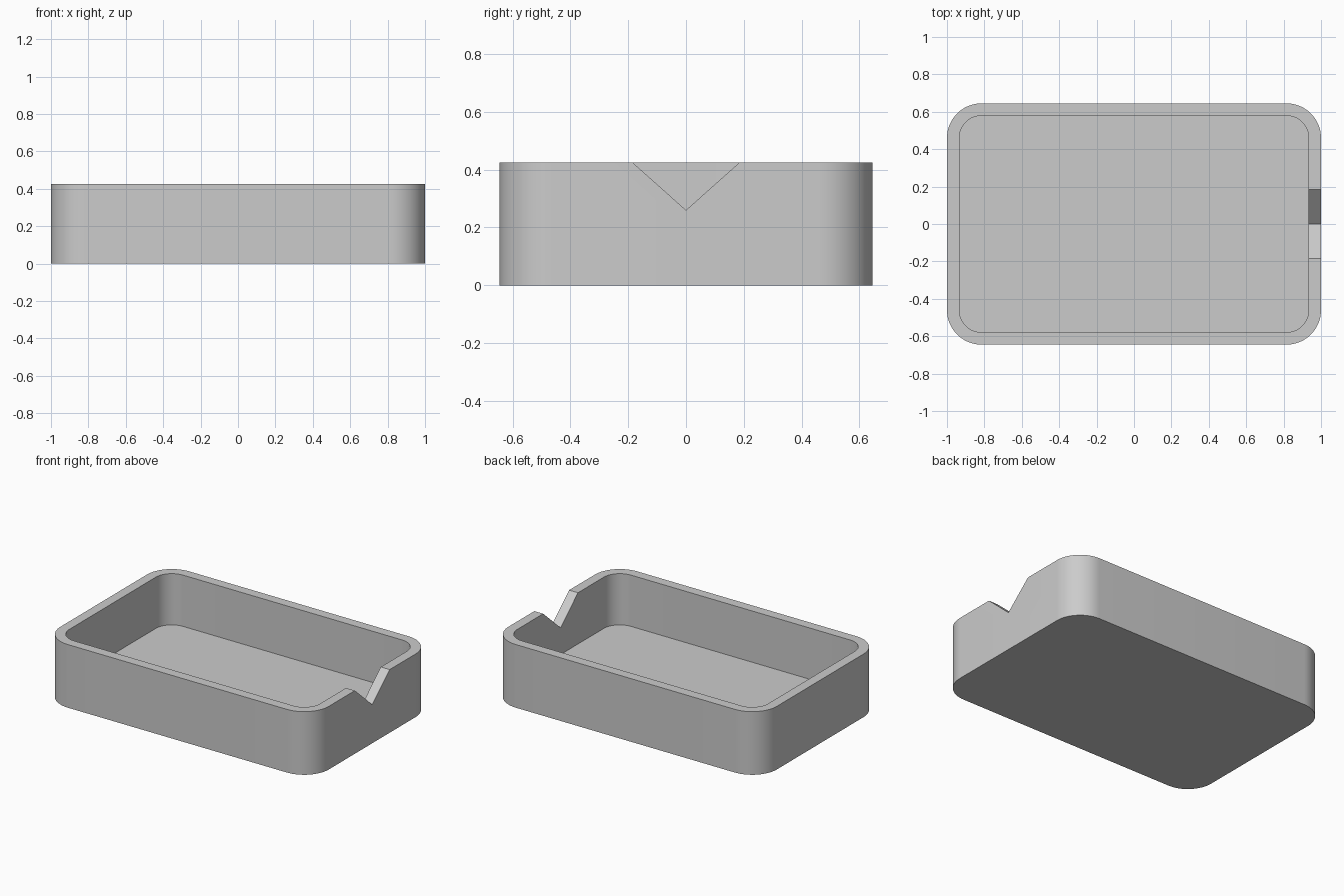
import bpy, bmesh, math

HALF_X, HALF_Y, HEIGHT = 1.0, 0.645, 0.425
WALL, FLOOR, RADIUS = 0.066, 0.08, 0.185
STEPS = 16

cube = bpy.data.objects.get("Cube")
if cube:
    bpy.data.objects.remove(cube, do_unlink=True)

grey = bpy.data.materials.new("plain grey")
grey.use_nodes = True
colour = (0.6, 0.6, 0.6, 1)
grey.diffuse_color = colour
grey.node_tree.nodes["Principled BSDF"].inputs["Base Color"].default_value = colour


def ring(bm, inset, z):
    """Rounded rectangle of vertices, counter-clockwise from above."""
    r = RADIUS - inset
    verts = []
    for i, (sx, sy) in enumerate([(1, 1), (-1, 1), (-1, -1), (1, -1)]):
        for k in range(STEPS + 1):
            a = (i + k / STEPS) * math.pi / 2
            verts.append(bm.verts.new((sx * (HALF_X - RADIUS) + r * math.cos(a),
                                       sy * (HALF_Y - RADIUS) + r * math.sin(a), z)))
    return verts


def make_object(name, bm):
    bmesh.ops.recalc_face_normals(bm, faces=bm.faces)
    mesh = bpy.data.meshes.new(name)
    bm.to_mesh(mesh)
    bm.free()
    mesh.materials.append(grey)
    obj = bpy.data.objects.new(name, mesh)
    bpy.context.collection.objects.link(obj)
    return obj


# Open tray: outer wall, rim, inner wall, floor
bm = bmesh.new()
rings = [ring(bm, 0, 0), ring(bm, 0, HEIGHT), ring(bm, WALL, HEIGHT), ring(bm, WALL, FLOOR)]
for low, high in zip(rings, rings[1:]):
    for i in range(len(low)):
        j = (i + 1) % len(low)
        bm.faces.new((low[i], low[j], high[j], high[i]))
bm.faces.new(rings[0][::-1])
bm.faces.new(rings[-1])
tray = make_object("tray", bm)

# V-shaped pouring notch through the left wall
bm = bmesh.new()
slope = 0.185 / (HEIGHT - 0.26)
top = HEIGHT + 0.1
half = slope * (top - 0.26)
profile = [bm.verts.new((0.8, y, z)) for y, z in [(0, 0.26), (half, top), (-half, top)]]
face = bm.faces.new(profile)
extruded = bmesh.ops.extrude_face_region(bm, geom=[face])["geom"]
bmesh.ops.translate(bm, vec=(0.4, 0, 0),
                    verts=[g for g in extruded if isinstance(g, bmesh.types.BMVert)])
cutter = make_object("notch_cutter", bm)
cutter.hide_render = True

cut = tray.modifiers.new("notch", 'BOOLEAN')
cut.operation, cut.object, cut.solver = 'DIFFERENCE', cutter, 'EXACT'
bpy.ops.object.select_all(action='DESELECT')
tray.select_set(True)
bpy.context.view_layer.objects.active = tray
bpy.ops.object.modifier_apply(modifier=cut.name)
bpy.data.objects.remove(cutter, do_unlink=True)
bpy.ops.object.shade_smooth_by_angle(angle=math.radians(30))
